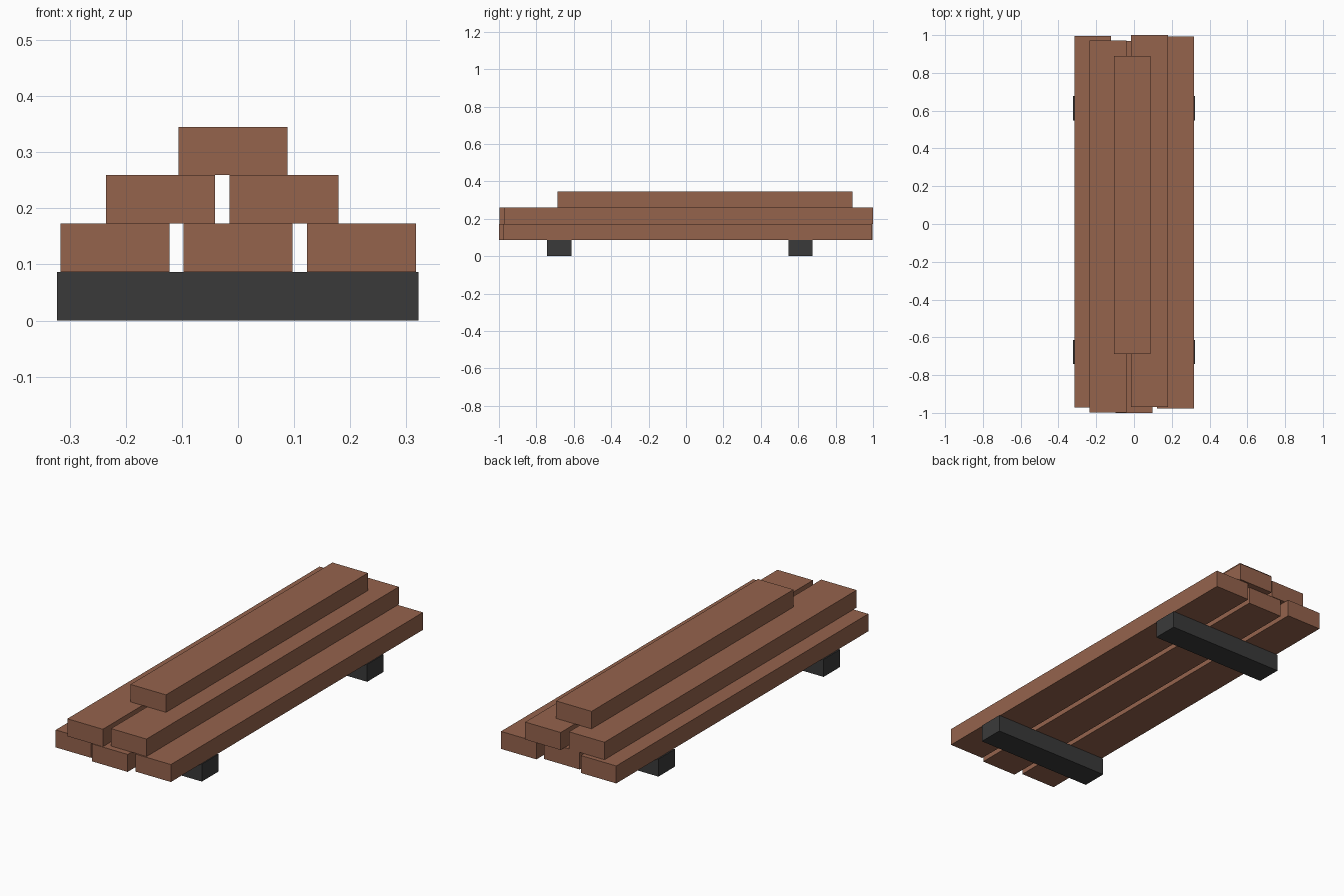
import bpy

if "Cube" in bpy.data.objects:
    bpy.data.objects.remove(bpy.data.objects["Cube"])


def material(name, color):
    m = bpy.data.materials.new(name)
    m.diffuse_color = (*color, 1)
    m.use_nodes = True
    m.node_tree.nodes["Principled BSDF"].inputs["Base Color"].default_value = m.diffuse_color
    return m


wood = material("brown_wood", (0.30, 0.125, 0.073))
dark = material("dark_bearer", (0.042, 0.042, 0.042))


def box(name, x, y, z, mat):
    """Axis-aligned box from (min, max) ranges."""
    bpy.ops.mesh.primitive_cube_add(size=1, location=[sum(r) / 2 for r in (x, y, z)])
    ob = bpy.context.object
    ob.name = name
    ob.scale = [r[1] - r[0] for r in (x, y, z)]
    bpy.ops.object.transform_apply(location=False, rotation=False, scale=True)
    ob.data.materials.append(mat)


H = 0.0863   # thickness of every timber
W = 0.194    # plank width

# Two cross bearers on the ground
for name, y in (("front_bearer", (-0.742, -0.613)), ("back_bearer", (0.549, 0.677))):
    box(name, (-0.323, 0.322), y, (0, H), dark)

# Stacked planks: name, layer, centre x, y range
planks = [
    ("bottom_left_plank", 1, -0.219, (-0.972, 0.996)),
    ("bottom_middle_plank", 1, 0.0, (-1.0, 0.969)),
    ("bottom_right_plank", 1, 0.220, (-0.977, 0.992)),
    ("middle_left_plank", 2, -0.138, (-0.997, 0.972)),
    ("middle_right_plank", 2, 0.082, (-0.970, 1.0)),
    ("top_plank", 3, -0.009, (-0.688, 0.889)),
]
for name, layer, x, y in planks:
    box(name, (x - W / 2, x + W / 2), y, (layer * H, (layer + 1) * H), wood)
